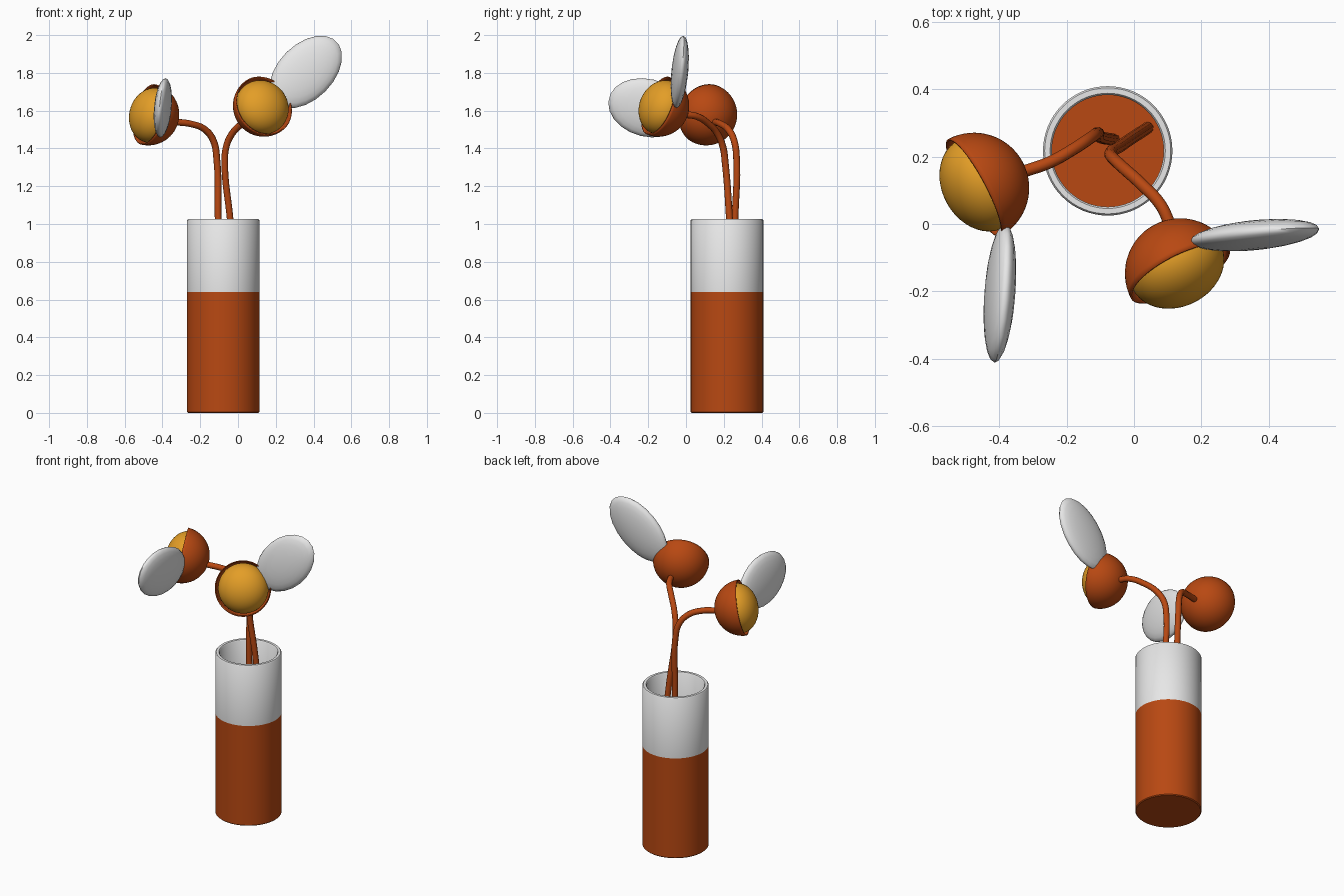
import bpy, bmesh, math
from mathutils import Vector, Matrix

if "Cube" in bpy.data.objects:
    bpy.data.objects.remove(bpy.data.objects["Cube"])


def material(name, rgb):
    m = bpy.data.materials.new(name)
    m.diffuse_color = (*rgb, 1)
    m.use_nodes = True
    m.node_tree.nodes["Principled BSDF"].inputs["Base Color"].default_value = m.diffuse_color
    return m


ORANGE = material("burnt_orange", (0.48, 0.065, 0.006))
YELLOW = material("golden_yellow", (0.77, 0.34, 0.02))
WHITE = material("off_white", (0.8, 0.8, 0.8))


def add_object(name, bm, mats, angle=40):
    bmesh.ops.recalc_face_normals(bm, faces=bm.faces)
    mesh = bpy.data.meshes.new(name)
    bm.to_mesh(mesh)
    bm.free()
    for m in mats:
        mesh.materials.append(m)
    ob = bpy.data.objects.new(name, mesh)
    bpy.context.collection.objects.link(ob)
    bpy.ops.object.select_all(action='DESELECT')
    ob.select_set(True)
    bpy.context.view_layer.objects.active = ob
    bpy.ops.object.shade_smooth_by_angle(angle=math.radians(angle))
    return ob


def lathe(name, profile, centre, mats, split, seg=64):
    """Turned body; faces above the split height take the second material."""
    bm = bmesh.new()
    verts = [bm.verts.new((r, 0, z)) for r, z in profile]
    edges = [bm.edges.new(p) for p in zip(verts, verts[1:])]
    bmesh.ops.spin(bm, geom=verts + edges, axis=(0, 0, 1), cent=(0, 0, 0),
                   angle=2 * math.pi, steps=seg)
    bmesh.ops.remove_doubles(bm, verts=bm.verts, dist=1e-5)
    for f in bm.faces:
        f.material_index = int(f.calc_center_median().z > split)
    bmesh.ops.translate(bm, verts=bm.verts, vec=centre)
    return add_object(name, bm, mats)


def ellipsoid(name, centre, axes, radii, mat, seg, rings):
    """Sphere stretched along three given axes (pole is the third)."""
    bm = bmesh.new()
    bmesh.ops.create_uvsphere(bm, u_segments=seg, v_segments=rings, radius=1)
    rot = Matrix(axes).transposed().to_4x4()
    mtx = Matrix.Translation(centre) @ rot @ Matrix.Diagonal((*radii, 1))
    bm.transform(mtx)
    return add_object(name, bm, [mat], 60)


def frame(long_axis, wide_axis):
    a = Vector(long_axis).normalized()
    n = a.cross(Vector(wide_axis)).normalized()
    return a, n.cross(a), n


def stem(name, points):
    cu = bpy.data.curves.new(name, 'CURVE')
    cu.dimensions = '3D'
    cu.bevel_depth = 0.018
    cu.bevel_resolution = 3
    cu.use_fill_caps = True
    sp = cu.splines.new('BEZIER')
    sp.bezier_points.add(len(points) - 1)
    for bp, p in zip(sp.bezier_points, points):
        bp.co = p
        bp.handle_left_type = bp.handle_right_type = 'AUTO'
    sp.resolution_u = 8
    cu.materials.append(ORANGE)
    ob = bpy.data.objects.new(name, cu)
    bpy.context.collection.objects.link(ob)
    bpy.ops.object.select_all(action='DESELECT')
    ob.select_set(True)
    bpy.context.view_layer.objects.active = ob
    bpy.ops.object.convert(target='MESH')
    bpy.ops.object.shade_smooth_by_angle(angle=math.radians(50))


def flower(side, centre, facing):
    """Half-sphere hood open towards 'facing' with a yellow core inside."""
    d = Vector(facing).normalized()
    c = Vector(centre)
    rot = d.to_track_quat('Z', 'Y').to_matrix()
    bm = bmesh.new()
    bmesh.ops.create_uvsphere(bm, u_segments=48, v_segments=32, radius=0.164)
    bmesh.ops.delete(bm, geom=[v for v in bm.verts if v.co.z > 0.001],
                     context='VERTS')
    bm.transform(Matrix.Translation(c) @ rot.to_4x4())
    hood = add_object(side + "_hood", bm, [ORANGE])
    # make sure the shell normals point away from the centre
    if hood.data.polygons[0].normal.dot(hood.data.polygons[0].center - c) < 0:
        hood.data.flip_normals()
    sol = hood.modifiers.new("shell", 'SOLIDIFY')
    sol.thickness = 0.006
    sol.offset = -1
    ellipsoid(side + "_core", c - d * 0.025, list(rot.transposed()),
              (0.147, 0.147, 0.115), YELLOW, 40, 24)


# Vase: orange below, white above, open at the top
lathe("vase", [(0, 0), (0.187, 0), (0.192, 0.005), (0.192, 0.64),
               (0.192, 1.02), (0.187, 1.026), (0.171, 1.026), (0.166, 1.02),
               (0.166, 0.64), (0.166, 0.06), (0, 0.06)],
      (-0.078, 0.217, 0), [ORANGE, WHITE], 0.64)

# Stems, from the vase floor into the back of each hood
stem("left_stem", [(-0.06, 0.25, 0.06), (-0.105, 0.26, 1.03),
                   (-0.112, 0.268, 1.34), (-0.13, 0.255, 1.44),
                   (-0.175, 0.225, 1.5), (-0.25, 0.183, 1.53),
                   (-0.33, 0.155, 1.54)])
stem("right_stem", [(0.04, 0.285, 0.06), (-0.042, 0.23, 1.03),
                    (-0.07, 0.208, 1.32), (-0.062, 0.195, 1.41),
                    (-0.03, 0.165, 1.48), (0.02, 0.12, 1.53),
                    (0.08, 0.055, 1.57), (0.11, -0.01, 1.58)])

# Flower heads
flower("left", (-0.475, 0.107, 1.58), (-0.86, -0.46, 0.21))
flower("right", (0.137, -0.147, 1.626), (0.43, -0.84, 0.34))

# White petals
ellipsoid("left_petal", (-0.398, -0.205, 1.615),
          frame((-0.06, -0.97, 0.24), (0.13, 0.24, 0.97)),
          (0.21, 0.154, 0.043), WHITE, 22, 12)
ellipsoid("right_petal", (0.359, -0.033, 1.805),
          frame((0.7, 0.094, 0.7), (0.7, 0, -0.7)),
          (0.23, 0.146, 0.043), WHITE, 22, 12)
